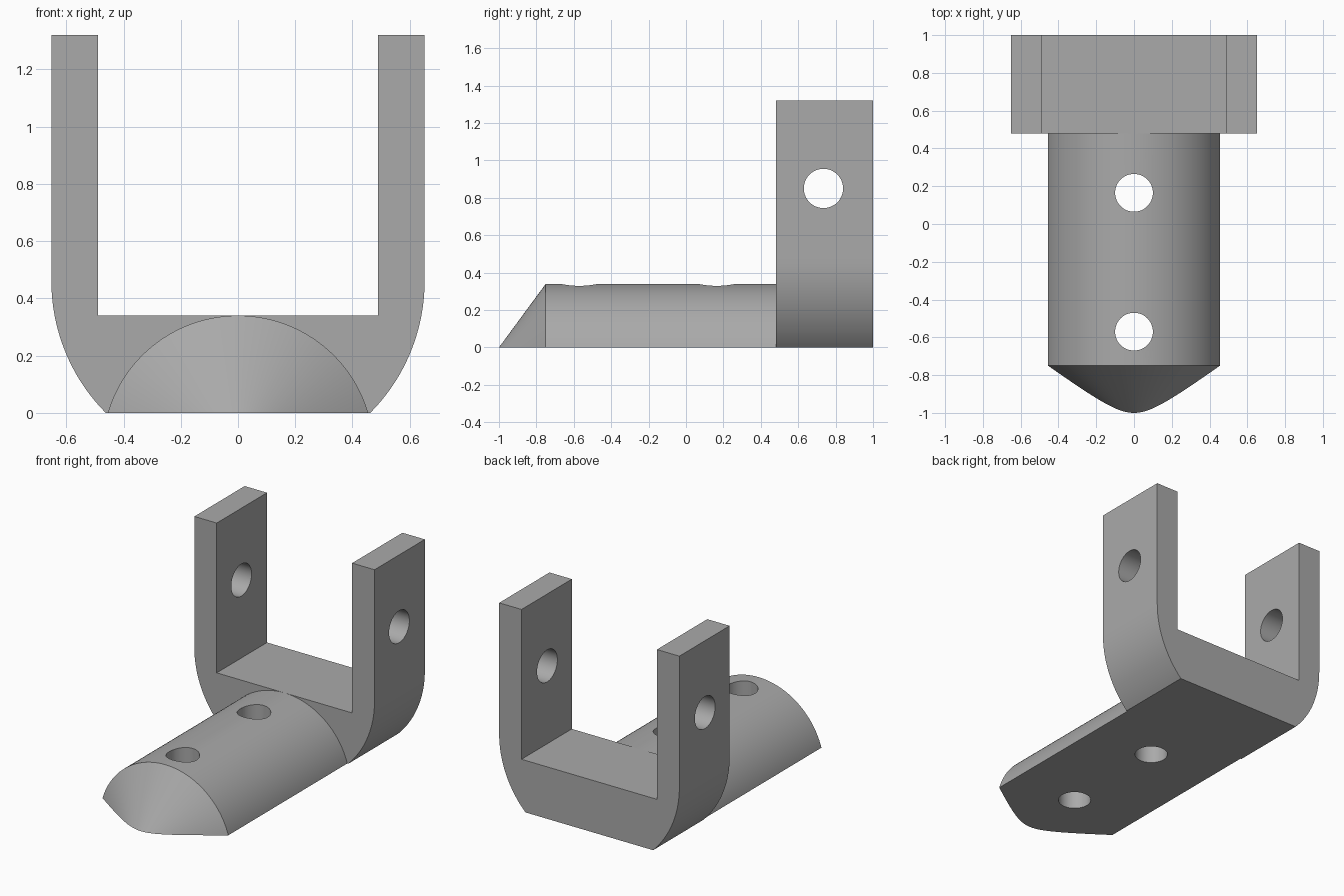
import bpy, bmesh, math
from mathutils import Vector, Matrix

cube = bpy.data.objects.get("Cube")
if cube:
    bpy.data.objects.remove(cube, do_unlink=True)

grey = bpy.data.materials.new("plain grey")
grey.use_nodes = True
grey.diffuse_color = (0.4, 0.4, 0.4, 1)
grey.node_tree.nodes["Principled BSDF"].inputs["Base Color"].default_value = (0.4, 0.4, 0.4, 1)

FLOOR = 0.34      # height of the tongue crown and yoke floor
JOINT = 0.48      # where the tongue meets the yoke


def make_object(name, bm):
    bmesh.ops.recalc_face_normals(bm, faces=bm.faces)
    mesh = bpy.data.meshes.new(name)
    bm.to_mesh(mesh)
    bm.free()
    mesh.materials.append(grey)
    obj = bpy.data.objects.new(name, mesh)
    bpy.context.collection.objects.link(obj)
    return obj


def drill(obj, centre, radius, axis):
    """Cut a round hole right through an object."""
    bm = bmesh.new()
    turn = Matrix.Rotation(math.pi / 2, 4, 'Y') if axis == 'X' else Matrix()
    bmesh.ops.create_cone(bm, cap_ends=True, segments=48, radius1=radius, radius2=radius,
                          depth=3, matrix=Matrix.Translation(centre) @ turn)
    cutter = make_object("hole_cutter", bm)
    cutter.hide_render = True
    mod = obj.modifiers.new("hole", 'BOOLEAN')
    mod.operation, mod.solver, mod.object = 'DIFFERENCE', 'EXACT', cutter
    bpy.context.view_layer.objects.active = obj
    bpy.ops.object.modifier_apply(modifier=mod.name)
    bpy.data.objects.remove(cutter, do_unlink=True)


def smooth(obj):
    bpy.ops.object.select_all(action='DESELECT')
    obj.select_set(True)
    bpy.context.view_layer.objects.active = obj
    bpy.ops.object.shade_smooth_by_angle(angle=math.radians(30))


# Tongue: a pointed round bar, turned about a low axis and sliced flat underneath
half_width, shoulder = 0.455, -0.75
axis_z = (FLOOR ** 2 - half_width ** 2) / (2 * FLOOR)
radius = FLOOR - axis_z
apex = shoulder - radius * (1 + shoulder) / FLOOR
bm = bmesh.new()
profile = [(JOINT, 0), (JOINT, radius), (shoulder, radius), (apex, 0)]
verts = [bm.verts.new((0, y, axis_z + r)) for y, r in profile]
edges = [bm.edges.new(pair) for pair in zip(verts, verts[1:])]
bmesh.ops.spin(bm, geom=verts + edges, cent=(0, 0, axis_z), axis=(0, 1, 0),
               angle=math.tau, steps=128)
bmesh.ops.remove_doubles(bm, verts=bm.verts, dist=1e-5)
cut = bmesh.ops.bisect_plane(bm, geom=bm.verts[:] + bm.edges[:] + bm.faces[:],
                             plane_co=(0, 0, 0), plane_no=(0, 0, 1), clear_inner=True)
rim = [e for e in cut["geom_cut"] if isinstance(e, bmesh.types.BMEdge)]
bmesh.ops.holes_fill(bm, edges=[e for e in bm.edges if e.is_boundary], sides=0)
tongue = make_object("tongue", bm)
for y in (-0.57, 0.165):
    drill(tongue, (0, y, 0), 0.1, 'Z')
smooth(tongue)

# Yoke: a U-shaped profile with rounded lower corners, extruded to the back
outer, inner, foot, top = 0.652, 0.49, 0.462, 1.32
bend_z = math.sqrt(outer ** 2 - foot ** 2)
start = math.asin(bend_z / outer)
side = [(inner, FLOOR), (inner, top), (outer, top)]
for i in range(25):
    a = start * i / 24
    side.append((outer * math.cos(a), bend_z - outer * math.sin(a)))
outline = side + [(-x, z) for x, z in reversed(side)]
bm = bmesh.new()
face = bm.faces.new([bm.verts.new((x, JOINT, z)) for x, z in outline])
new = bmesh.ops.extrude_face_region(bm, geom=[face])["geom"]
bmesh.ops.translate(bm, vec=Vector((0, 1 - JOINT, 0)),
                    verts=[v for v in new if isinstance(v, bmesh.types.BMVert)])
# extrusion keeps the starting face, so the solid is closed
if not face.is_valid or any(e.is_boundary for e in bm.edges):
    bmesh.ops.holes_fill(bm, edges=[e for e in bm.edges if e.is_boundary], sides=0)
yoke = make_object("yoke", bm)
drill(yoke, (0, 0.735, 0.85), 0.105, 'X')
smooth(yoke)
